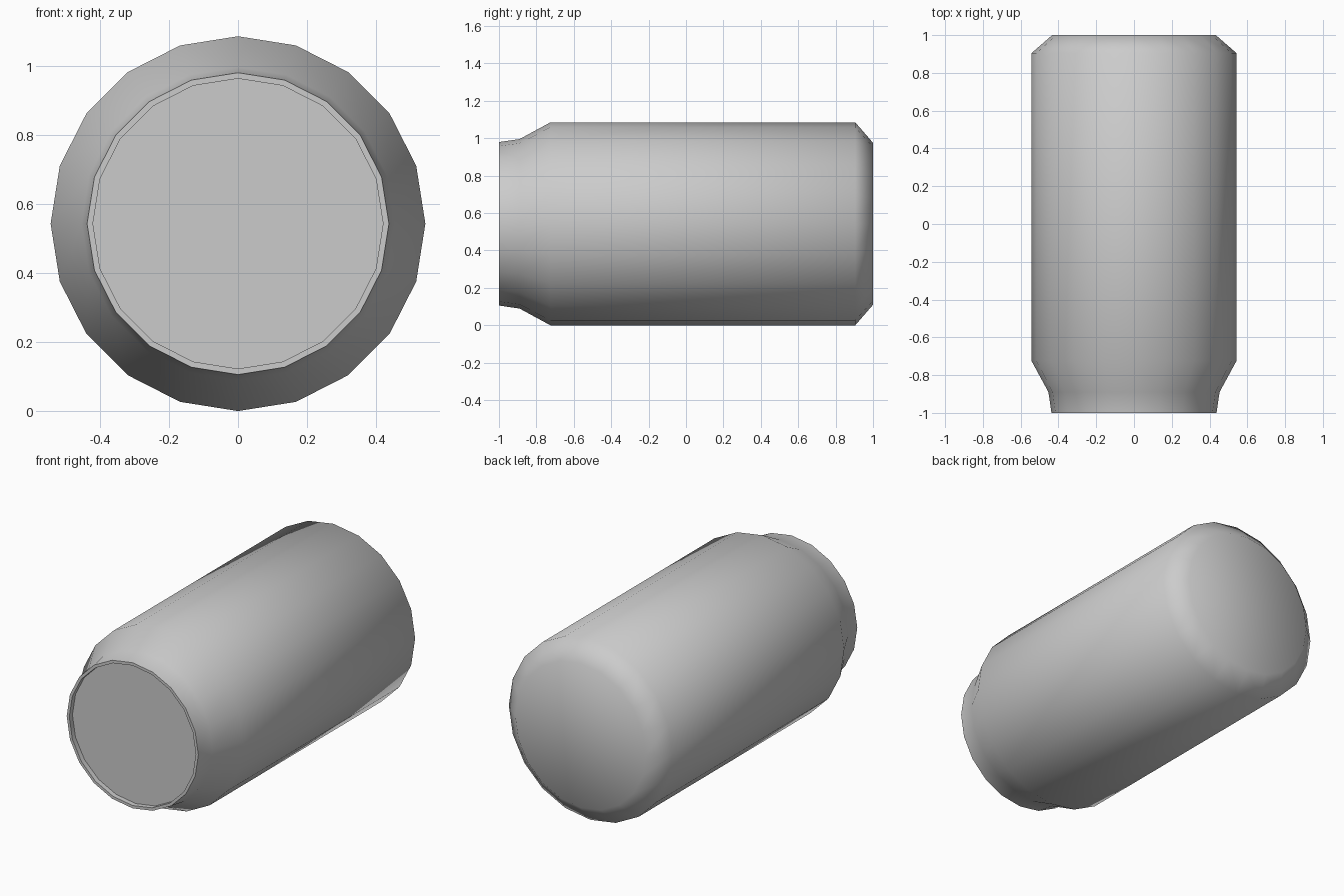
import bpy, bmesh, math

if "Cube" in bpy.data.objects:
    bpy.data.objects.remove(bpy.data.objects["Cube"])

SIDES = 20
CENTRE_Z = 0.5425

# Can profile along y: (radius, y), from recessed lid to flat base
profile = [(0.42, -0.97), (0.42, -1.0), (0.437, -1.0), (0.453, -0.89),
           (0.5425, -0.725), (0.5425, 0.905), (0.433, 1.0)]

bm = bmesh.new()
rings = []
for r, y in profile:
    rings.append([bm.verts.new((r * math.cos(2 * math.pi * i / SIDES), y,
                                CENTRE_Z + r * math.sin(2 * math.pi * i / SIDES)))
                  for i in range(SIDES)])

# Walls between neighbouring rings
for a, b in zip(rings, rings[1:]):
    for i in range(SIDES):
        j = (i + 1) % SIDES
        bm.faces.new((a[i], a[j], b[j], b[i]))

# Lid and base caps
bm.faces.new(rings[0])
bm.faces.new(rings[-1])
bmesh.ops.recalc_face_normals(bm, faces=bm.faces[:])

mesh = bpy.data.meshes.new("can_body")
bm.to_mesh(mesh)
bm.free()
can = bpy.data.objects.new("can_body", mesh)
bpy.context.collection.objects.link(can)

# Smooth sides, crisp rim and base
bpy.context.view_layer.objects.active = can
can.select_set(True)
bpy.ops.object.shade_smooth_by_angle(angle=math.radians(52))
mesh.update()
